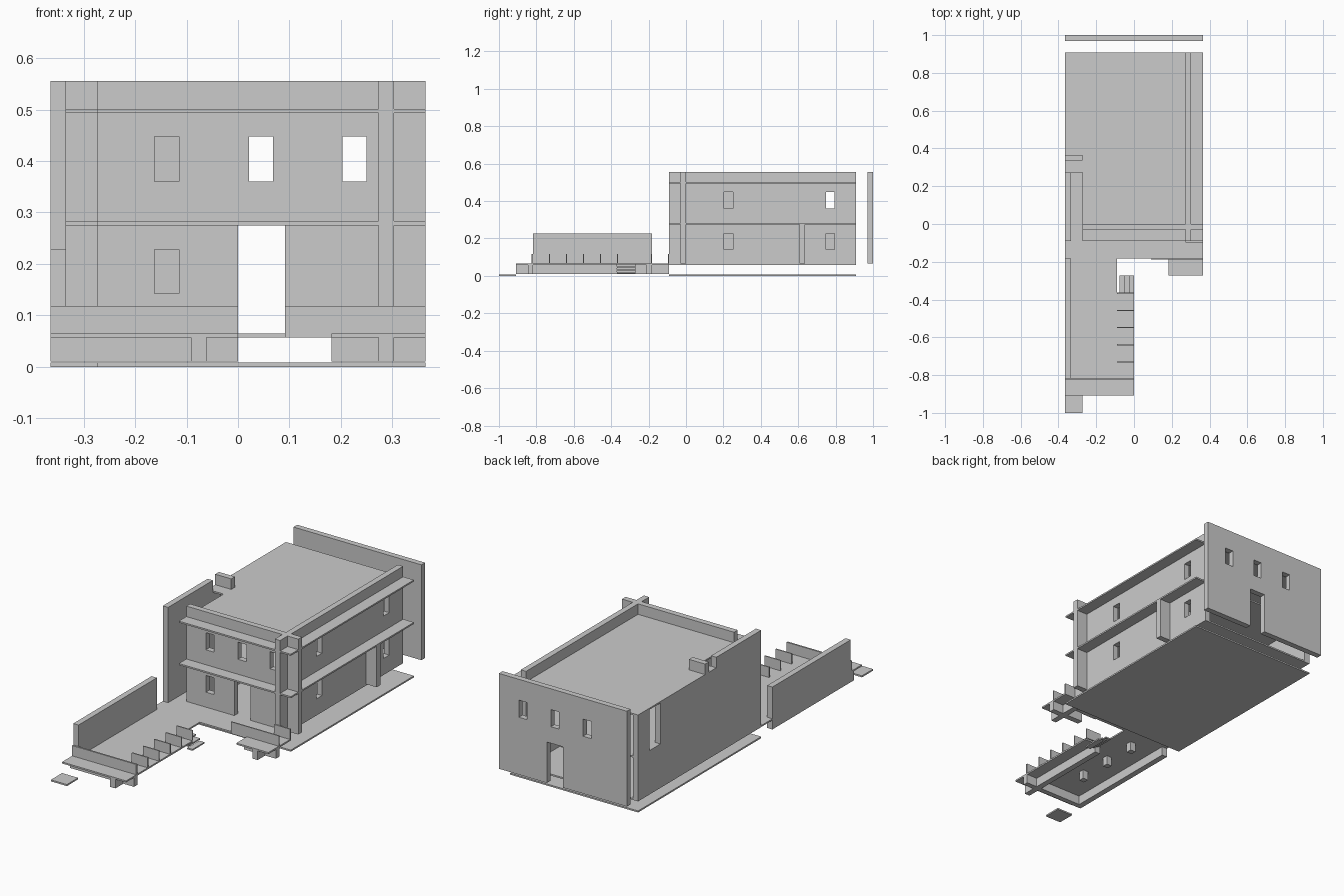
import bpy

if "Cube" in bpy.data.objects:
    bpy.data.objects.remove(bpy.data.objects["Cube"])

W = 0.364          # half width of the house
T = 0.03           # wall thickness
F = 0.065          # ground floor top
S = 0.008          # slab thickness
M = 1 / 11         # planning module


def box(name, x0, x1, y0, y1, z0, z1):
    bpy.ops.mesh.primitive_cube_add(size=1, location=((x0 + x1) / 2, (y0 + y1) / 2, (z0 + z1) / 2))
    o = bpy.context.object
    o.name = name
    o.scale = (x1 - x0, y1 - y0, z1 - z0)
    bpy.ops.object.transform_apply(location=True, rotation=True, scale=True)
    return o


def cut(o, holes):
    # each hole is a box right through the wall
    for h in holes:
        c = box("cutter", *h)
        c.hide_render = True
        m = o.modifiers.new("opening", 'BOOLEAN')
        m.operation = 'DIFFERENCE'
        m.solver = 'EXACT'
        m.object = c
        bpy.context.view_layer.objects.active = o
        bpy.ops.object.modifier_apply(modifier=m.name)
        bpy.data.objects.remove(c, do_unlink=True)


LOW, HIGH = (0.142, 0.228), (0.36, 0.448)
WIN_X = [(-0.162, -0.115), (0.021, 0.068), (0.203, 0.25)]
WIN_Y = [(0.203, 0.25), (0.748, 0.795)]

# ground plate and front stepping pad
box("ground_plate", -W, W, -M, 10 * M, 0, S)
box("stepping_pad", -W, -0.273, -1, -10 * M, 0, S)

# interior floor, upper floor and roof: front part is notched at the left
box("ground_floor", -W, 0.303, -M, 10 * M, F - S, F)
for name, z in (("upper_floor", 0.283), ("roof", 0.501)):
    box(name + "_front", -0.273, W, -M, 0.273, z - S, z)
    box(name + "_rear", -W, W, 0.273, 10 * M, z - S, z)

# front facade with door and windows
front = box("front_wall", -0.273, W, -T, 0, F, 0.555)
cut(front, [(a, b, -0.1, 0.05, *HIGH) for a, b in WIN_X]
    + [(*WIN_X[0], -0.1, 0.05, *LOW), (0, M, -0.1, 0.05, F - 0.02, 0.275)])

# detached rear wall
rear = box("rear_wall", -W, W, 1 - T, 1, F, 0.555)
cut(rear, [(a, b, 0.9, 1.1, *HIGH) for a, b in WIN_X] + [(0, M, 0.9, 1.1, 0.0, 0.275)])

# right wall
right = box("right_wall", 0.273, 0.303, -M, 10 * M, F - S, 0.555)
cut(right, [(0.2, 0.4, a, b, *z) for a, b in WIN_Y for z in (LOW, HIGH)])

# left wall: tall front portion, rear portion with a tall opening
box("left_wall_front", -W, -W + T, -M, 0.273, F - S, 0.555)
left = box("left_wall_rear", -W, -W + T, 0.273, 10 * M, F - S, 0.5)
cut(left, [(-0.5, -0.2, 8 * M, 9 * M, 0.283, 0.493)])

# partitions
box("entry_partition", -W, -M, 0.335, 0.365, F, 0.495)
box("entry_partition_top", -W, -0.273, 0.335, 0.365, 0.495, 0.555)
box("light_slot_wall", -0.212, -0.182, 0, 0.335, F, 0.495)
box("side_fin", M, W, 0.606, 0.636, F, 0.277)

# terrace and landing slabs
Z0, Z1 = F - S, F
box("terrace_front_slab", -W, 0, -10 * M, -0.37, Z0, Z1)
box("terrace_rear_slab", -W, -M, -0.37, -2 * M, Z0, Z1)
box("landing_slab", -W, W, -2 * M, -M, Z0, Z1)
box("right_landing_slab", 2 * M, W, -3 * M, -2 * M, Z0, Z1)

# terrace side wall, base walls and posts
box("terrace_left_wall", -W, -W + T, -9 * M, -2 * M, 0.01, 0.228)
box("base_wall_front", -W, 0, -0.845, -9 * M, 0.01, Z0)
box("base_wall_side", -M, -0.061, -10 * M, -0.37, 0.01, Z0)
box("landing_base_cross", 2 * M, W, -0.212, -2 * M, 0.01, Z0)
box("landing_base_long", 0.273, 0.303, -3 * M, -M, 0.01, Z0)
for i in range(3):
    y = -(7 - 2 * i) * M
    box("terrace_post", -0.212, -0.182, y, y + T, 0.01, Z0)

# parapets and fins
P = 0.118
box("front_parapet", -W, 0, -0.827, -9 * M, F, P)
box("landing_parapet", M, W, -0.188, -2 * M, Z0, P)
box("corner_fin", 0.273, W, -0.097, -M, F - S, P)
for i in range(4, 9):
    y = -i * M
    box("terrace_fin", -M, 0, y - 0.006, y, F, P)

# stair treads rising towards the terrace
for i in range(3):
    x = -0.024 * i
    box("stair_tread", x - 0.03, x, -0.37, -3 * M, 0.014 + 0.014 * i, 0.021 + 0.014 * i)
